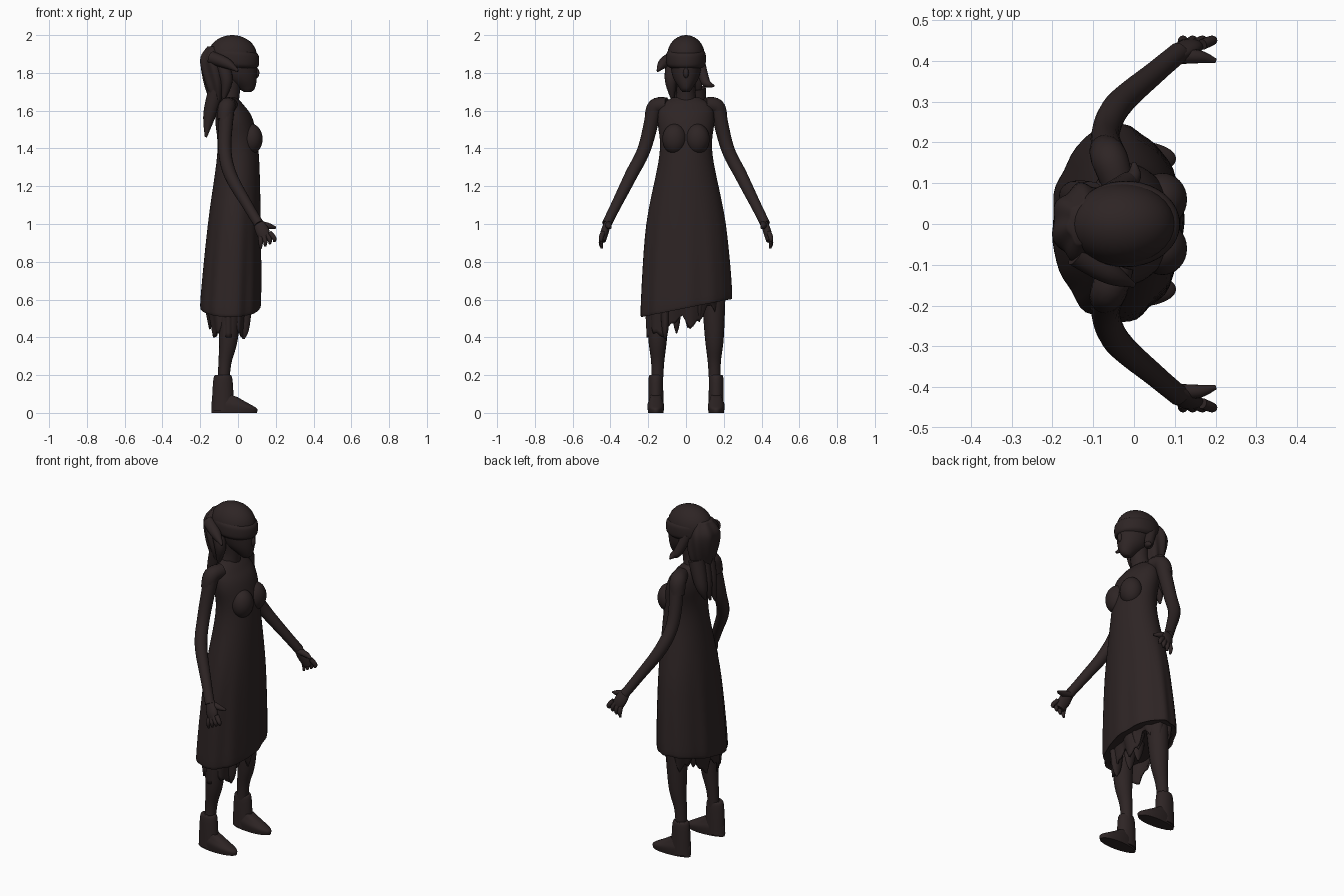
import bpy
import bmesh
from math import sin, cos, pi, tau
from mathutils import Vector

cube = bpy.data.objects.get("Cube")
if cube:
    bpy.data.objects.remove(cube)

umber = bpy.data.materials.new("dark umber")
umber.use_nodes = True
umber.diffuse_color = (.027, .018, .018, 1)
shader = umber.node_tree.nodes["Principled BSDF"]
shader.inputs["Base Color"].default_value = umber.diffuse_color


def smooth_path(keys, steps=6):
    """Catmull-Rom curve through rows of equal length."""
    rows = []
    last = len(keys) - 1
    for i in range(last):
        before, start = Vector(keys[max(i - 1, 0)]), Vector(keys[i])
        end, after = Vector(keys[i + 1]), Vector(keys[min(i + 2, last)])
        leave, arrive = (end - before) / 2, (after - start) / 2
        for step in range(steps):
            t = step / steps
            ease = t * t * (3 - 2 * t)
            rows.append(start.lerp(end, ease) + leave * t * (1 - t) ** 2 - arrive * t * t * (1 - t))
    rows.append(Vector(keys[last]))
    return rows


def finish(name, bm):
    """Turn a bmesh into a shaded, coloured object."""
    bmesh.ops.recalc_face_normals(bm, faces=bm.faces)
    mesh = bpy.data.meshes.new(name)
    bm.to_mesh(mesh)
    bm.free()
    mesh.materials.append(umber)
    mesh.shade_smooth()
    mesh.set_sharp_from_angle(angle=pi / 3)
    part = bpy.data.objects.new(name, mesh)
    bpy.context.scene.collection.objects.link(part)
    return part


def skin(name, rings, capped=True):
    """Bridge rings of points, closing both ends if capped."""
    bm = bmesh.new()
    loops = [[bm.verts.new(point) for point in ring] for ring in rings]
    for lower, upper in zip(loops, loops[1:]):
        for i in range(len(lower)):
            bm.faces.new((lower[i - 1], lower[i], upper[i], upper[i - 1]))
    if capped:
        bm.faces.new(loops[0])
        bm.faces.new(loops[-1])
    return finish(name, bm)


def no_change(angle, x, y, z):
    return x, y, z


def loft(name, keys, shape=no_change, centre_y=0, sides=64, capped=True):
    """Level ellipses given as height, centre x, depth radius, width radius."""
    rings = []
    for z, centre_x, depth, width in smooth_path(keys):
        ring = []
        for i in range(sides):
            angle = tau * i / sides
            x, y, height = shape(angle, depth * cos(angle), width * sin(angle), z)
            ring.append((centre_x + x, centre_y + y, height))
        rings.append(ring)
    return skin(name, rings, capped)


def tube(name, keys, side=1, flat=1, sides=16):
    """Round limb along x, y, z, radius rows, mirrored by side, thinned by flat."""
    rows = smooth_path([(x, y * side, z, radius) for x, y, z, radius in keys])
    points = [row.to_3d() for row in rows]
    rings = []
    for i, row in enumerate(rows):
        along = points[min(i + 1, len(points) - 1)] - points[max(i - 1, 0)]
        across = Vector((0, 1, 0)).cross(along).normalized()
        sideways = along.cross(across).normalized() * flat
        angles = [tau * k / sides for k in range(sides)]
        rings.append([points[i] + row.w * (across * cos(a) + sideways * sin(a)) for a in angles])
    return skin(name, rings)


def blob(name, centre, radii):
    """Ellipsoid."""
    bm = bmesh.new()
    bmesh.ops.create_uvsphere(bm, u_segments=32, v_segments=20, radius=1)
    bmesh.ops.scale(bm, vec=radii, verts=bm.verts)
    bmesh.ops.translate(bm, vec=centre, verts=bm.verts)
    return finish(name, bm)


# Dress with soft folds and a hem that rises to the left
def folds(angle, x, y, z):
    low = max(0, min(1, 2 * (1.2 - z)))
    swell = 1 + low * (.016 * cos(9 * angle) + .01 * sin(14 * angle))
    rise = max(0, min(1, 3 * (.9 - z)))
    return x * swell, y * swell, z + .2 * y * rise


loft("dress", [
    (.56, -.04, .15, .23), (.6, -.04, .16, .24), (1, -.02, .14, .21), (1.37, 0, .11, .14),
    (1.55, -.02, .1, .15), (1.63, -.04, .07, .13), (1.67, -.05, .04, .07)], folds)


# Torn underskirt, longest on the right
def torn(angle, x, y, z):
    drop = .12 - .4 * y + .04 * sin(7 * angle) + .02 * sin(17 * angle)
    ripple = 1 + .04 * sin(11 * angle)
    return x * ripple, y * ripple, .6 - z * max(.03, min(.2, drop))


underskirt = loft("torn_underskirt", [(0, -.05, .13, .21), (1, -.05, .1, .2)], torn, capped=False)
underskirt.modifiers.new("cloth", "SOLIDIFY").thickness = .01
for strip in range(4):
    x, y = .03 * cos(2 * strip), .06 * strip - .11
    tip = .39 + .03 * strip
    tube(f"torn_strip_{strip}", [(x, y, .62, .05), (x, y, tip + .06, .03), (x, y, tip, .005)], flat=.6)


# Boot foot slopes down towards a broad toe
def instep(angle, x, y, z):
    return x, y * (1 + .1 * cos(angle)), z * (1 - 3.5 * x)


# Paired body parts
for side, label in (1, "left"), (-1, "right"):
    blob(f"{label}_breast", (.07, .06 * side, 1.45), (.06, .065, .08))
    tube(f"{label}_sleeve", [
        (-.04, .1, 1.63, .04), (-.06, .16, 1.62, .045), (-.07, .18, 1.55, .04)], side)
    tube(f"{label}_arm", [
        (-.06, .17, 1.6, .04), (-.07, .22, 1.4, .035), (-.04, .29, 1.26, .034),
        (.05, .37, 1.1, .028), (.11, .42, 1, .026)], side)

    # Hand with spread thumb and curled fingers
    tube(f"{label}_palm", [
        (.1, .41, 1.02, .024), (.13, .43, .96, .036), (.15, .44, .91, .025)], side, flat=.6)
    tube(f"{label}_thumb", [
        (.11, .41, 1, .018), (.16, .41, .99, .016), (.2, .4, .98, .006)], side)
    for finger in range(4):
        spread = .008 * finger
        x, z = .12 + 2 * spread, .93 + spread
        tube(f"{label}_finger_{finger}", [
            (x, .44, z, .013), (x + spread, .45, z - .03, .012),
            (x + spread, .445, z - .06 + spread / 2, .006)], side)

    # Bare leg and ankle boot
    tube(f"{label}_leg", [
        (-.04, .145, .66, .065), (-.05, .15, .4, .05), (-.07, .15, .26, .034),
        (-.08, .155, .1, .03)], side)
    loft(f"{label}_boot_shaft", [
        (.01, -.08, .06, .04), (.18, -.08, .05, .038), (.2, -.08, .03, .026)],
        centre_y=.16 * side)
    loft(f"{label}_boot_foot", [
        (0, -.02, .12, .04), (.04, -.02, .12, .044), (.07, -.03, .09, .035),
        (.1, -.05, .05, .025)], instep, .16 * side)

# Neck and head
tube("neck", [(-.06, 0, 1.62, .065), (-.04, 0, 1.7, .05), (-.03, 0, 1.78, .055)])
blob("skull", (-.03, 0, 1.89), (.13, .1, .11))
loft("face", [
    (1.7, .05, .02, .02), (1.72, .045, .045, .035), (1.78, .01, .09, .07), (1.88, -.01, .11, .09)])
blob("nose", (.095, 0, 1.8), (.018, .015, .028))
blob("lips", (.08, 0, 1.755), (.018, .024, .014))


# Cloth band over the eyes, tilted up at the back
def tilt(angle, x, y, z):
    return x, y, z - .08 * x


loft("eye_band", [
    (1.83, -.02, .11, .09), (1.85, -.02, .13, .104), (1.9, -.02, .13, .104),
    (1.92, -.02, .11, .09)], tilt)


# Wavy hair mass behind the head
def waves(angle, x, y, z):
    swell = 1 + .06 * sin(7 * angle + 18 * z)
    return x * swell, y * swell, z


loft("back_hair", [
    (1.66, -.11, .04, .06), (1.75, -.11, .07, .09), (1.87, -.12, .08, .095),
    (1.94, -.12, .04, .05)], waves)
for strand in range(3):
    y = .045 * strand - .03
    tube(f"hair_tail_{strand}", [
        (-.11, y, 1.72, .045), (-.15, y + .01, 1.58, .034), (-.17, y, 1.46 + .02 * strand, .006)])

# Loose locks beside the face
tube("left_lock", [
    (-.06, .07, 1.86, .03), (-.02, .1, 1.76, .025), (0, .12, 1.74, .018), (0, .15, 1.73, .005)])
tube("right_lock", [
    (-.14, -.07, 1.88, .035), (-.06, -.12, 1.85, .028), (0, -.15, 1.81, .006)])
tube("right_hair_fall", [
    (-.09, -.07, 1.86, .035), (-.06, -.08, 1.76, .032), (-.08, -.07, 1.65, .006)])
